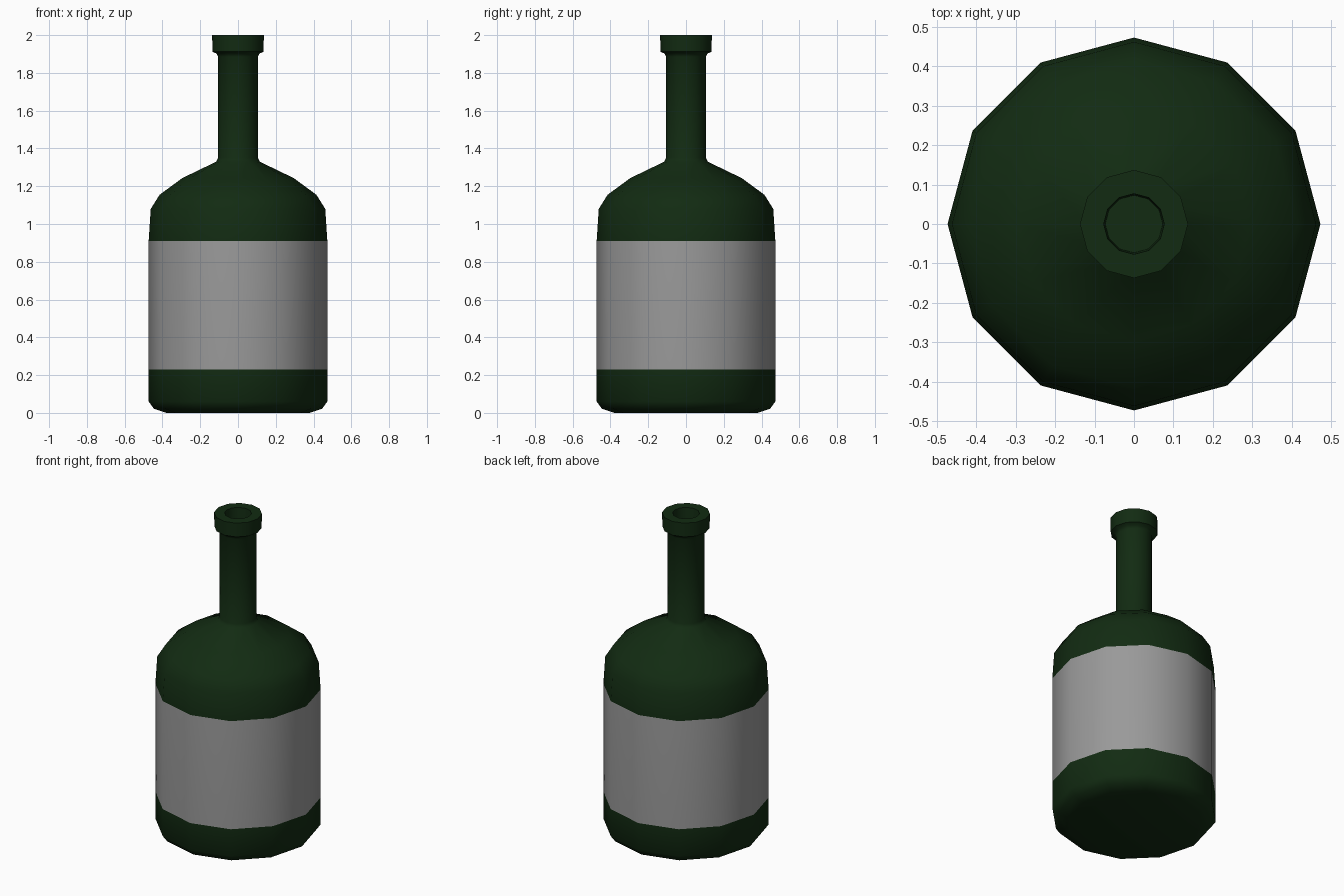
import bpy, bmesh, math
from mathutils import Vector

if "Cube" in bpy.data.objects:
    bpy.data.objects.remove(bpy.data.objects["Cube"], do_unlink=True)

SIDES = 12
LABEL_BOTTOM, LABEL_TOP = 0.23, 0.91


def make_material(name, colour):
    mat = bpy.data.materials.new(name)
    mat.use_nodes = True
    mat.diffuse_color = (*colour, 1)
    bsdf = mat.node_tree.nodes["Principled BSDF"]
    bsdf.inputs["Base Color"].default_value = (*colour, 1)
    bsdf.inputs["Roughness"].default_value = 0.6
    return mat


def lathe(name, profile, materials):
    """Revolve a (radius, height) profile around the z axis."""
    bm = bmesh.new()
    verts = [bm.verts.new((r, 0, z)) for r, z in profile]
    edges = [bm.edges.new(pair) for pair in zip(verts, verts[1:])]
    bmesh.ops.spin(bm, geom=verts + edges, cent=(0, 0, 0), axis=(0, 0, 1),
                   angle=math.tau, steps=SIDES)
    bmesh.ops.remove_doubles(bm, verts=bm.verts, dist=0.0005)
    bmesh.ops.recalc_face_normals(bm, faces=bm.faces)
    mesh = bpy.data.meshes.new(name)
    bm.to_mesh(mesh)
    bm.free()
    for mat in materials:
        mesh.materials.append(mat)
    obj = bpy.data.objects.new(name, mesh)
    bpy.context.collection.objects.link(obj)
    return obj


glass = make_material("dark green glass", (0.006, 0.024, 0.006))
paper = make_material("grey paper label", (0.32, 0.32, 0.32))

# Outline from the base, up the body and neck, over the lip, into the mouth
profile = [
    (0, 0.0), (0.38, 0.0), (0.445, 0.022), (0.473, 0.06),
    (0.473, LABEL_BOTTOM), (0.473, LABEL_TOP),
    (0.462, 1.08), (0.415, 1.155), (0.295, 1.243), (0.115, 1.33),
    (0.105, 1.35), (0.105, 1.885), (0.113, 1.902),
    (0.135, 1.912), (0.137, 2.0), (0.077, 2.0), (0.073, 1.93), (0, 1.93),
]
bottle = lathe("bottle", profile, [glass, paper])

# Paper label: the band of body faces between the two label heights
for face in bottle.data.polygons:
    if LABEL_BOTTOM < face.center.z < LABEL_TOP:
        face.material_index = 1

# Soft body, crisp lip
bpy.ops.object.select_all(action="DESELECT")
bottle.select_set(True)
bpy.context.view_layer.objects.active = bottle
bpy.ops.object.shade_smooth_by_angle(angle=math.radians(50))
